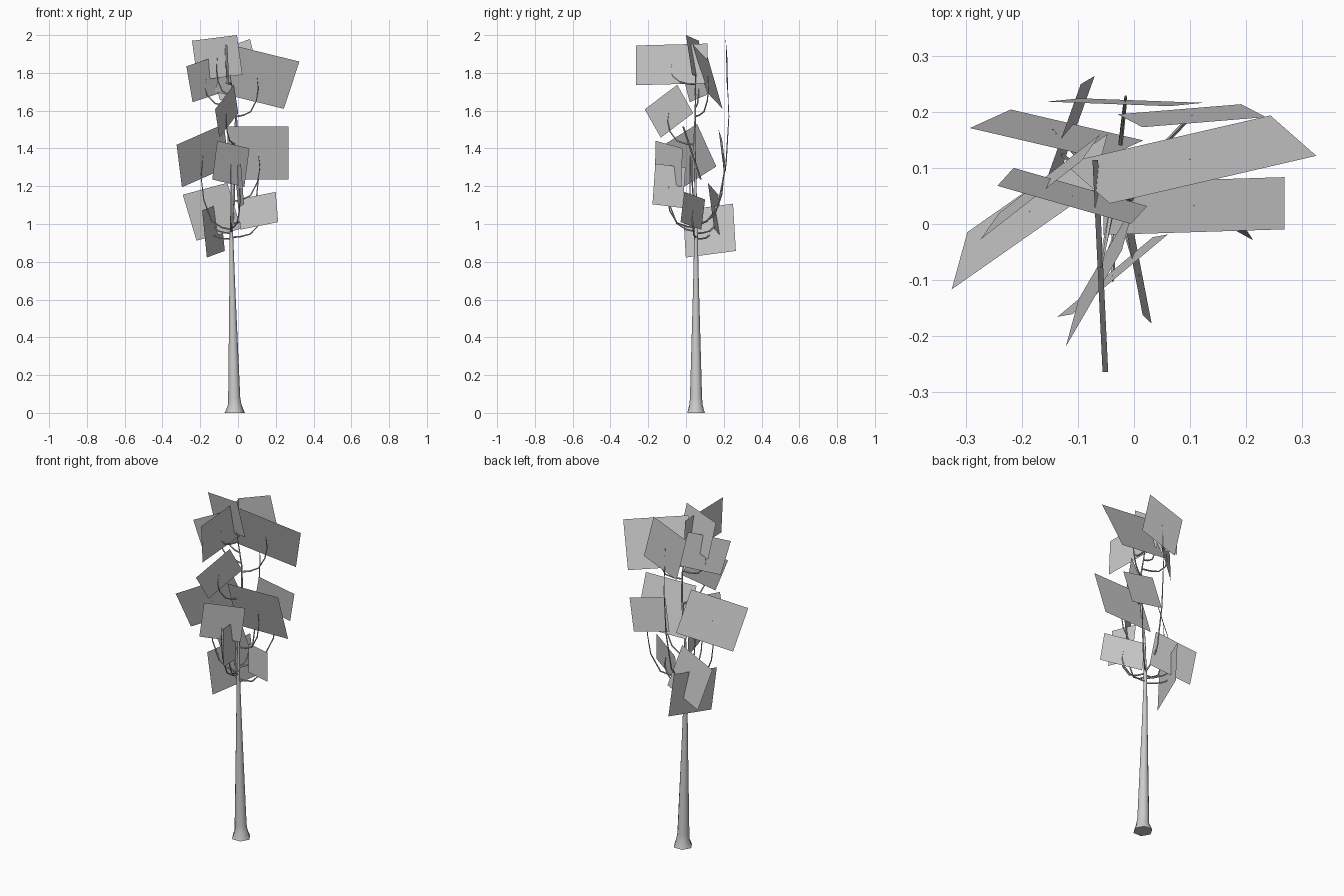
import bpy, bmesh, math
from mathutils import Vector as V

if "Cube" in bpy.data.objects:
    bpy.data.objects.remove(bpy.data.objects["Cube"])


def finish(name, bm, smooth=False):
    me = bpy.data.meshes.new(name)
    bm.to_mesh(me)
    bm.free()
    ob = bpy.data.objects.new(name, me)
    bpy.context.collection.objects.link(ob)
    if smooth:
        bpy.ops.object.select_all(action='DESELECT')
        ob.select_set(True)
        bpy.context.view_layer.objects.active = ob
        bpy.ops.object.shade_smooth_by_angle(angle=math.radians(50))
    return ob


def tube(name, pts, radii, sides, flat_rings=False, jag=0.0):
    """Tapered closed tube through pts; jag roughens the first ring."""
    bm = bmesh.new()
    pts = [V(p) for p in pts]
    rings = []
    for i, (p, r) in enumerate(zip(pts, radii)):
        t = pts[min(i + 1, len(pts) - 1)] - pts[max(i - 1, 0)]
        t = V((0, 0, 1)) if flat_rings else t.normalized()
        u = V((0, 1, 0)).cross(t)
        u = u.normalized() if u.length > 0.1 else V((1, 0, 0))
        w = t.cross(u)
        ring = []
        for k in range(sides):
            a = 2 * math.pi * k / sides
            rr = r * (1 + (jag * (-1) ** k if i == 0 else 0))
            ring.append(bm.verts.new(p + rr * (math.cos(a) * u + math.sin(a) * w)))
        rings.append(ring)
    for a, b in zip(rings, rings[1:]):
        for k in range(sides):
            j = (k + 1) % sides
            bm.faces.new((a[k], a[j], b[j], b[k]))
    bm.faces.new(rings[0][::-1])
    bm.faces.new(rings[-1])
    return finish(name, bm, True)


# Trunk with flared foot, and the thin stem that carries on through the crown
stem = [(-.017, .053, 0), (-.017, .053, .045), (-.02, .053, .08), (-.03, .053, .65),
        (-.035, .053, .95), (-.03, .05, 1.2), (-.005, .045, 1.45), (-.01, .05, 1.6),
        (-.045, .05, 1.8)]
tube("trunk", stem, [.05, .035, .032, .016, .009, .006, .005, .004, .002], 12, True, .07)


def stem_at(z):
    for a, b in zip(stem, stem[1:]):
        if a[2] <= z <= b[2]:
            return V(a).lerp(V(b), (z - a[2]) / (b[2] - a[2]))
    return V(stem[-1])


def leaf_card(name, centre, across, down, start):
    """Flat leaf card plus the twig reaching its centre from the stem."""
    c, a, d = V(centre), V(across) / 2, V(down) / 2
    bm = bmesh.new()
    bm.faces.new([bm.verts.new(p) for p in (c - a + d, c + a + d, c + a - d, c - a - d)])
    finish(name, bm)
    s = stem_at(start)
    path = [s]
    for out, up in ((.35, .03), (.7, .12), (.97, .4), (1.06, .7), (1, 1)):
        path.append(V((s.x + (c.x - s.x) * out, s.y + (c.y - s.y) * out,
                       s.z + (c.z - s.z) * up)))
    tube(name.replace("leaf_card", "twig"), path, [.005, .0045, .004, .0035, .0025, .001], 5)


# Leaf cards by tier: centre, width vector, height vector, twig height on the stem
tiers = {
    "lower": [
        ((.106, .036, 1.07), (.2, -.11, .04), (.013, -.02, -.16), .93),
        ((-.138, .16, 1.065), (.236, -.055, .063), (.073, .033, -.243), .95),
        ((-.13, .124, .965), (.095, .265, .035), (.025, .015, -.25), .92),
        ((.008, -.09, 1.202), (-.031, .16, -.02), (.016, -.015, -.215), .98),
    ],
    "middle": [
        ((-.186, .022, 1.362), (.25, .175, .11), (.028, .102, -.225), .97),
        ((.107, .032, 1.375), (.323, .01, 0), (0, .093, -.28), 1.12),
        ((-.038, -.092, 1.318), (.17, .142, -.04), (-.027, -.005, -.205), .96),
        ((.103, .193, 1.385), (.22, .018, -.05), (-.044, .023, -.18), 1.0),
    ],
    "upper": [
        ((-.06, -.09, 1.597), (.1, .172, .13), (.023, .085, -.15), 1.42),
        ((-.11, .05, 1.88), (.238, -.068, .03), (.029, .032, -.21), 1.68),
        ((-.167, .066, 1.77), (.18, .14, .06), (.033, .047, -.19), 1.62),
        ((-.06, -.075, 1.845), (.018, -.378, -.01), (.01, 0, -.21), 1.74),
        ((.1, .115, 1.78), (.368, .085, -.09), (-.082, .072, -.25), 1.57),
        ((-.016, .217, 1.817), (.219, -.008, .08), (.06, .006, -.245), .99),
    ],
}
for tier, cards in tiers.items():
    for n, card in enumerate(cards, 1):
        leaf_card(f"{tier}_leaf_card_{n}", *card)
